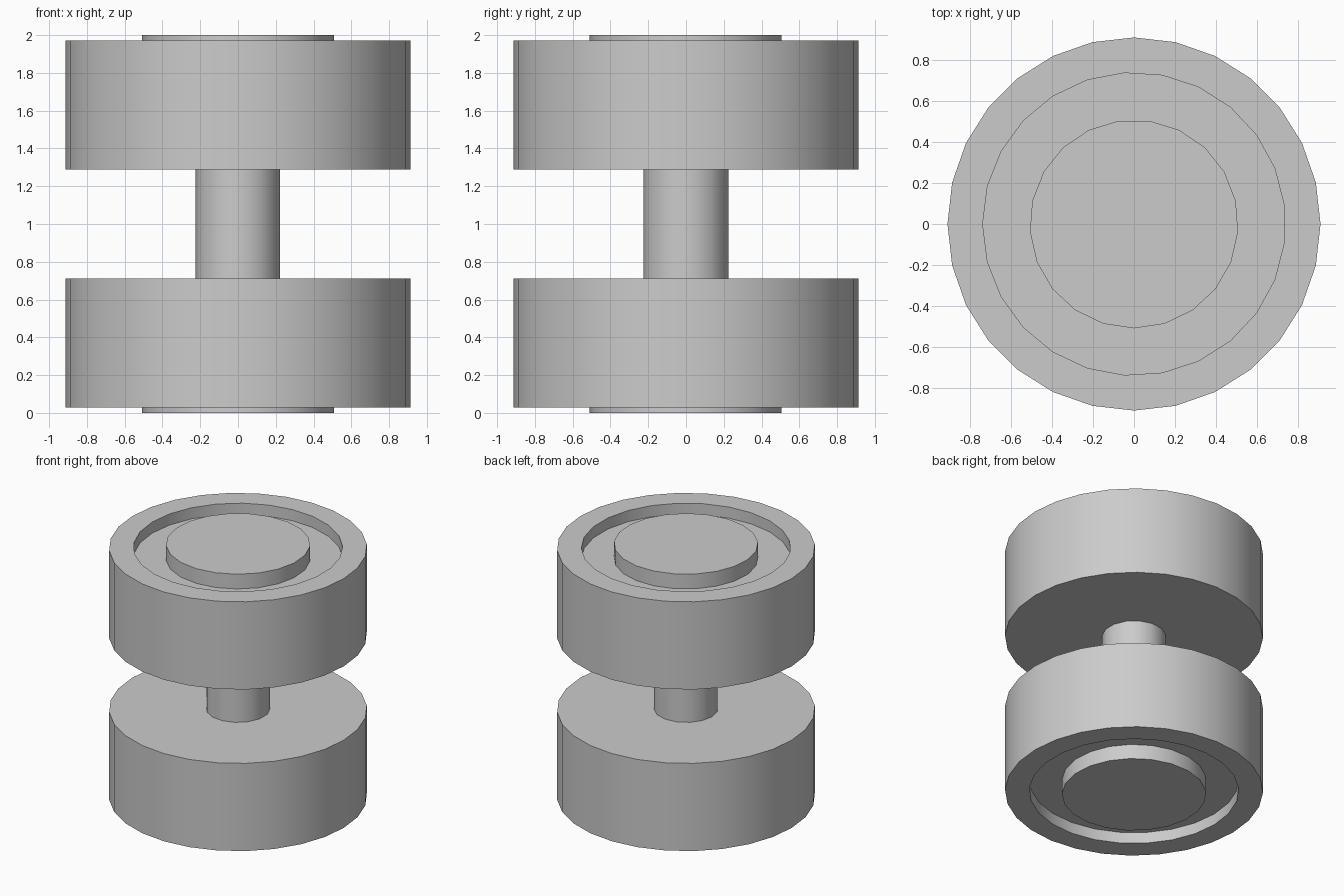
import bpy
import bmesh
from math import pi, sin, cos

cube = bpy.data.objects.get("Cube")
if cube:
    bpy.data.objects.remove(cube, do_unlink=True)

# One plain grey metal
GREY = (0.6, 0.6, 0.6, 1)
metal = bpy.data.materials.new("grey metal")
metal.use_nodes = True
metal.diffuse_color = GREY
metal.node_tree.nodes["Principled BSDF"].inputs["Base Color"].default_value = GREY

MID = 1.0                       # height of the mirror plane
INNER, OUTER = 0.288, 0.972     # weight faces, measured from the mirror plane
FLOOR = 0.885                   # recess floor


def ring(bm, radius, sides, z, start):
    """Closed loop of edges."""
    vs = [bm.verts.new((radius * cos(start + 2 * pi * i / sides),
                        radius * sin(start + 2 * pi * i / sides), z))
          for i in range(sides)]
    return [bm.edges.new((vs[i], vs[(i + 1) % sides])) for i in range(sides)]


def fill(bm, *loops):
    """Flat face inside one loop, or between two."""
    edges = [e for loop in loops for e in loop]
    if len(loops) == 1:
        bmesh.ops.contextual_create(bm, geom=edges)
    else:
        bmesh.ops.triangle_fill(bm, edges=edges, use_beauty=True)


def wall(bm, radius, sides, low, high, start):
    """Open tube; returns its lower and upper loops."""
    a, b = ring(bm, radius, sides, low, start), ring(bm, radius, sides, high, start)
    bmesh.ops.bridge_loops(bm, edges=a + b)
    return a, b


def finish(bm, name, sign=1):
    for v in bm.verts:
        v.co.z = MID + sign * v.co.z
    bmesh.ops.recalc_face_normals(bm, faces=bm.faces)
    mesh = bpy.data.meshes.new(name)
    bm.to_mesh(mesh)
    bm.free()
    mesh.materials.append(metal)
    obj = bpy.data.objects.new(name, mesh)
    bpy.context.collection.objects.link(obj)
    bpy.ops.object.select_all(action='DESELECT')
    obj.select_set(True)
    bpy.context.view_layer.objects.active = obj
    bpy.ops.object.shade_smooth_by_angle(angle=pi / 6)


# Weights, each with a recessed outer face and a raised round hub
for side, sign in (("upper", 1), ("lower", -1)):
    bm = bmesh.new()
    back, rim = wall(bm, 0.912, 28, INNER, OUTER, 0)
    floor, lip = wall(bm, 0.74, 25, FLOOR, OUTER, pi)
    hub_base, hub_top = wall(bm, 0.51, 21, FLOOR, MID, -pi / 2)
    fill(bm, back)
    fill(bm, rim, lip)
    fill(bm, floor, hub_base)
    fill(bm, hub_top)
    finish(bm, side + "_weight", sign)

# Handle bar between the weights
bm = bmesh.new()
for end in wall(bm, 0.226, 15, -INNER, INNER, pi):
    fill(bm, end)
finish(bm, "handle_bar")
